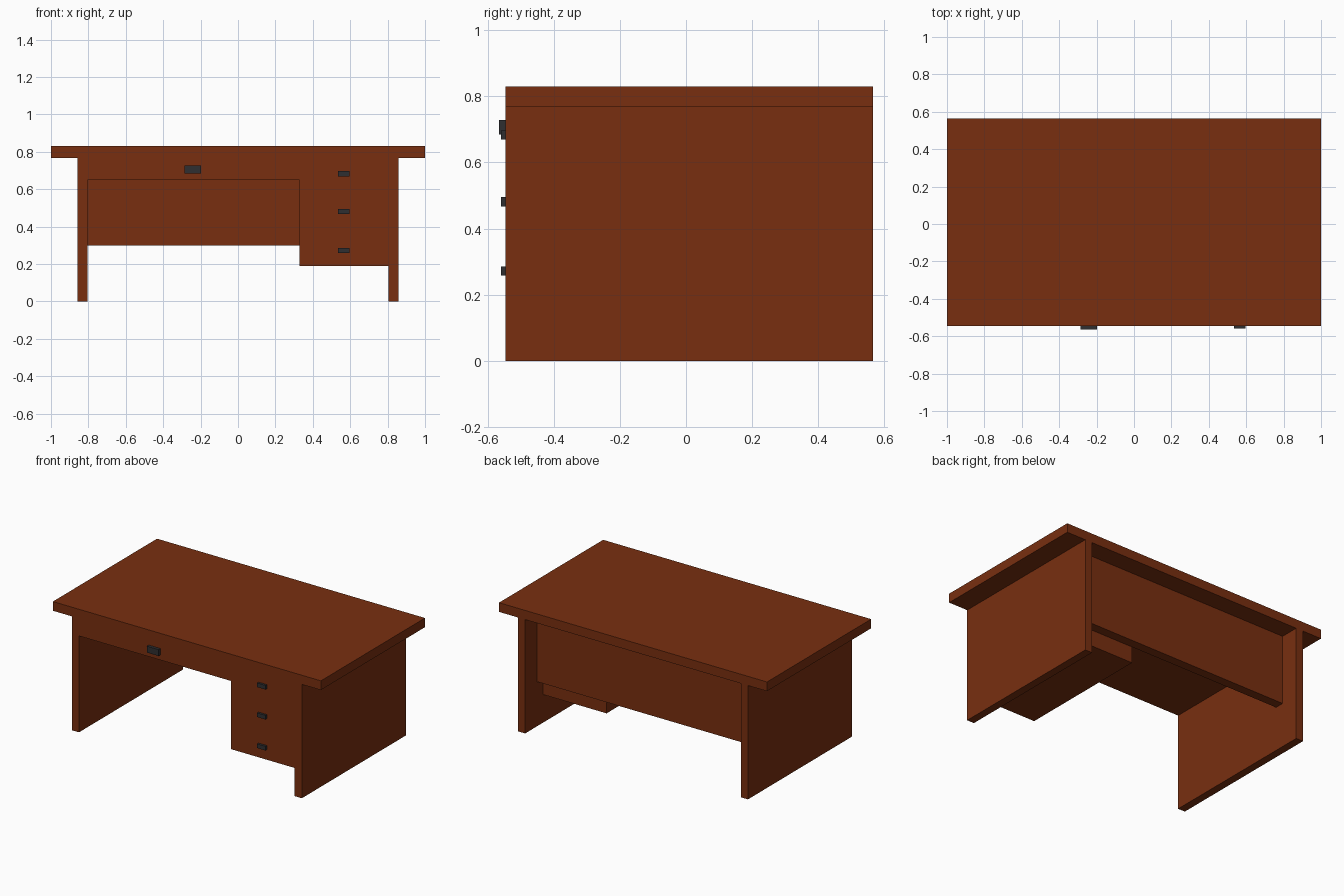
import bpy
import bmesh

cube = bpy.data.objects.get("Cube")
if cube:
    bpy.data.objects.remove(cube, do_unlink=True)


def make_material(name, rgb):
    mat = bpy.data.materials.new(name)
    mat.use_nodes = True
    colour = (*rgb, 1)
    mat.diffuse_color = colour
    mat.node_tree.nodes["Principled BSDF"].inputs["Base Color"].default_value = colour
    return mat


def box(name, x, y, z, mat):
    """Box given by its (low, high) range on each axis."""
    bm = bmesh.new()
    bmesh.ops.create_cube(bm, size=1)
    for v in bm.verts:
        v.co = [r[0] if c < 0 else r[1] for c, r in zip(v.co, (x, y, z))]
    mesh = bpy.data.meshes.new(name)
    bm.to_mesh(mesh)
    bm.free()
    mesh.materials.append(mat)
    obj = bpy.data.objects.new(name, mesh)
    bpy.context.collection.objects.link(obj)
    return obj


wood = make_material("red_brown_wood", (0.19, 0.028, 0.005))
metal = make_material("dark_handle", (0.028, 0.028, 0.031))

FRONT, BACK = -0.545, 0.565
TOP, UNDER = 0.83, 0.768
INNER, OUTER = 0.805, 0.858
PANEL_FRONT, PANEL_BACK = 0.375, 0.437
PEDESTAL = 0.33

# Top and side supports
box("desk_top", (-1, 1), (FRONT, BACK), (UNDER, TOP), wood)
box("left_side", (INNER, OUTER), (FRONT, BACK), (0, UNDER), wood)
box("right_side", (-OUTER, -INNER), (FRONT, BACK), (0, UNDER), wood)

# Recessed back panel, wide drawer and drawer pedestal
box("back_panel", (-INNER, INNER), (PANEL_FRONT, PANEL_BACK), (0.3, UNDER), wood)
box("wide_drawer", (-INNER, PEDESTAL), (FRONT, PANEL_FRONT), (0.65, UNDER), wood)
box("drawer_pedestal", (PEDESTAL, INNER), (FRONT, PANEL_FRONT), (0.19, UNDER), wood)

# Handles
box("wide_drawer_handle", (-0.285, -0.197), (-0.565, FRONT), (0.685, 0.728), metal)
for i, z in enumerate((0.272, 0.481, 0.683)):
    box(f"pedestal_handle_{i + 1}", (0.535, 0.597), (-0.56, FRONT),
        (z - 0.014, z + 0.014), metal)
